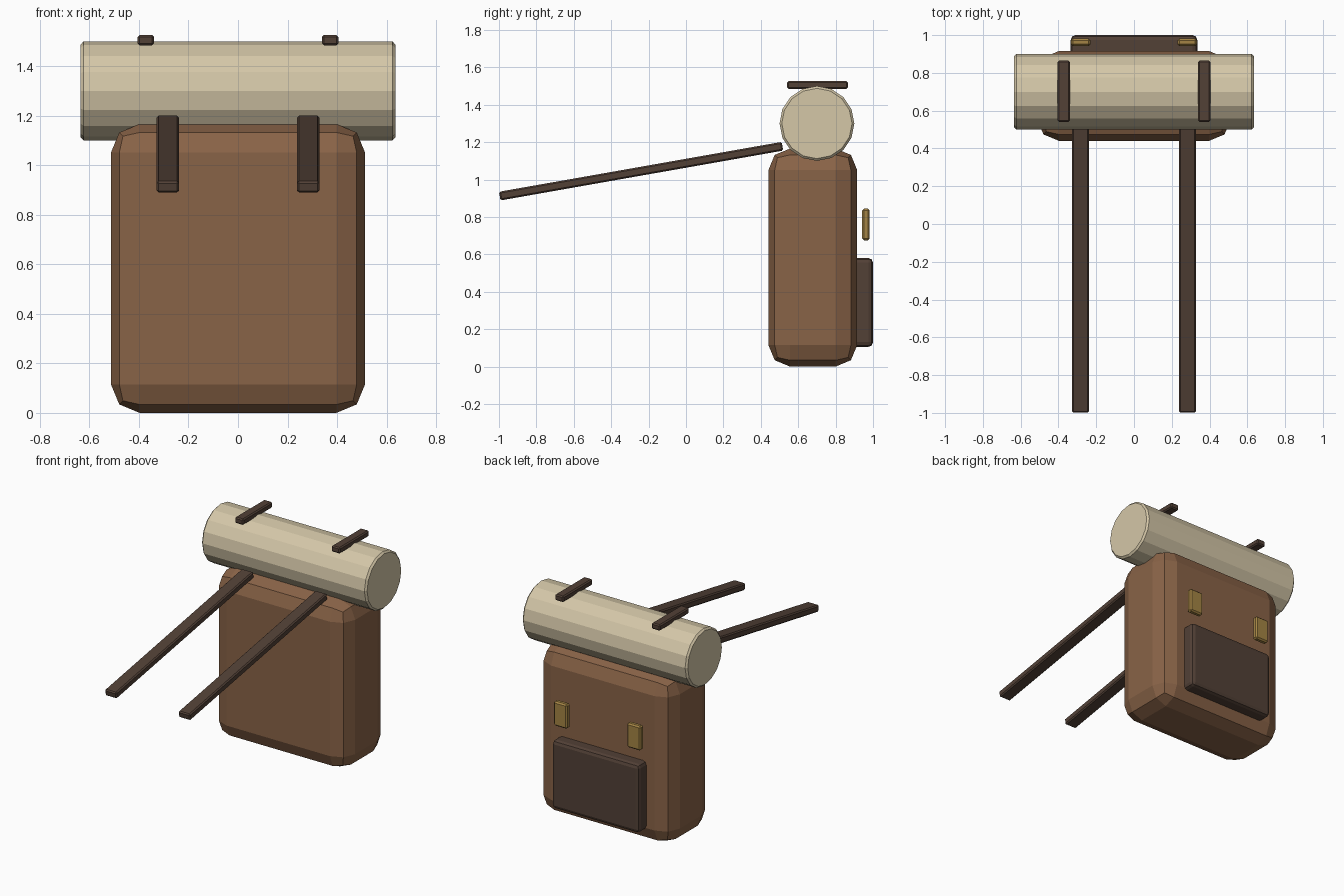
import bpy
from math import radians

cube = bpy.data.objects.get("Cube")
if cube:
    bpy.data.objects.remove(cube, do_unlink=True)


def material(name, rgb):
    mat = bpy.data.materials.new(name)
    mat.use_nodes = True
    mat.diffuse_color = (*rgb, 1)
    mat.node_tree.nodes["Principled BSDF"].inputs["Base Color"].default_value = (*rgb, 1)
    return mat


LEATHER = material("brown leather", (0.25, 0.125, 0.063))
DARK = material("dark leather", (0.085, 0.052, 0.037))
CANVAS = material("cream canvas", (0.66, 0.57, 0.39))
BRASS = material("brass", (0.37, 0.23, 0.058))


def finish(obj, name, mat, bevel, segments):
    obj.name = name
    obj.data.materials.append(mat)
    mod = obj.modifiers.new("Bevel", "BEVEL")
    mod.width, mod.segments = bevel, segments
    mod.limit_method = "ANGLE"
    mod.angle_limit = radians(40)
    return obj


def box(name, centre, size, mat, bevel, segments=1, tilt=0):
    bpy.ops.mesh.primitive_cube_add(size=1, location=centre)
    obj = bpy.context.object
    obj.scale = size
    bpy.ops.object.transform_apply(location=False, rotation=False, scale=True)
    obj.rotation_euler.x = radians(tilt)
    return finish(obj, name, mat, bevel, segments)


# Main bag and back pocket
box("bag_body", (0, 0.678, 0.583), (1.026, 0.475, 1.165), LEATHER, 0.115, 2)
box("back_pocket", (0, 0.93, 0.343), (0.67, 0.14, 0.475), DARK, 0.025, 2)

# Rolled blanket lying across the top
bpy.ops.mesh.primitive_cylinder_add(vertices=16, radius=0.2, depth=1.27,
                                    location=(0, 0.70, 1.30), rotation=(0, radians(90), 0))
finish(bpy.context.object, "bedroll", CANVAS, 0.012, 1)

# Paired straps and buckles
for side, s in (("left", 1), ("right", -1)):
    box(side + "_roll_strap", (s * 0.372, 0.703, 1.505), (0.066, 0.325, 0.042), DARK, 0.008)
    box(side + "_shoulder_strap", (s * 0.283, -0.24, 1.045), (0.09, 1.535, 0.047), DARK, 0.008, tilt=10)
    box(side + "_buckle", (s * 0.282, 0.962, 0.76), (0.104, 0.04, 0.17), BRASS, 0.01)
